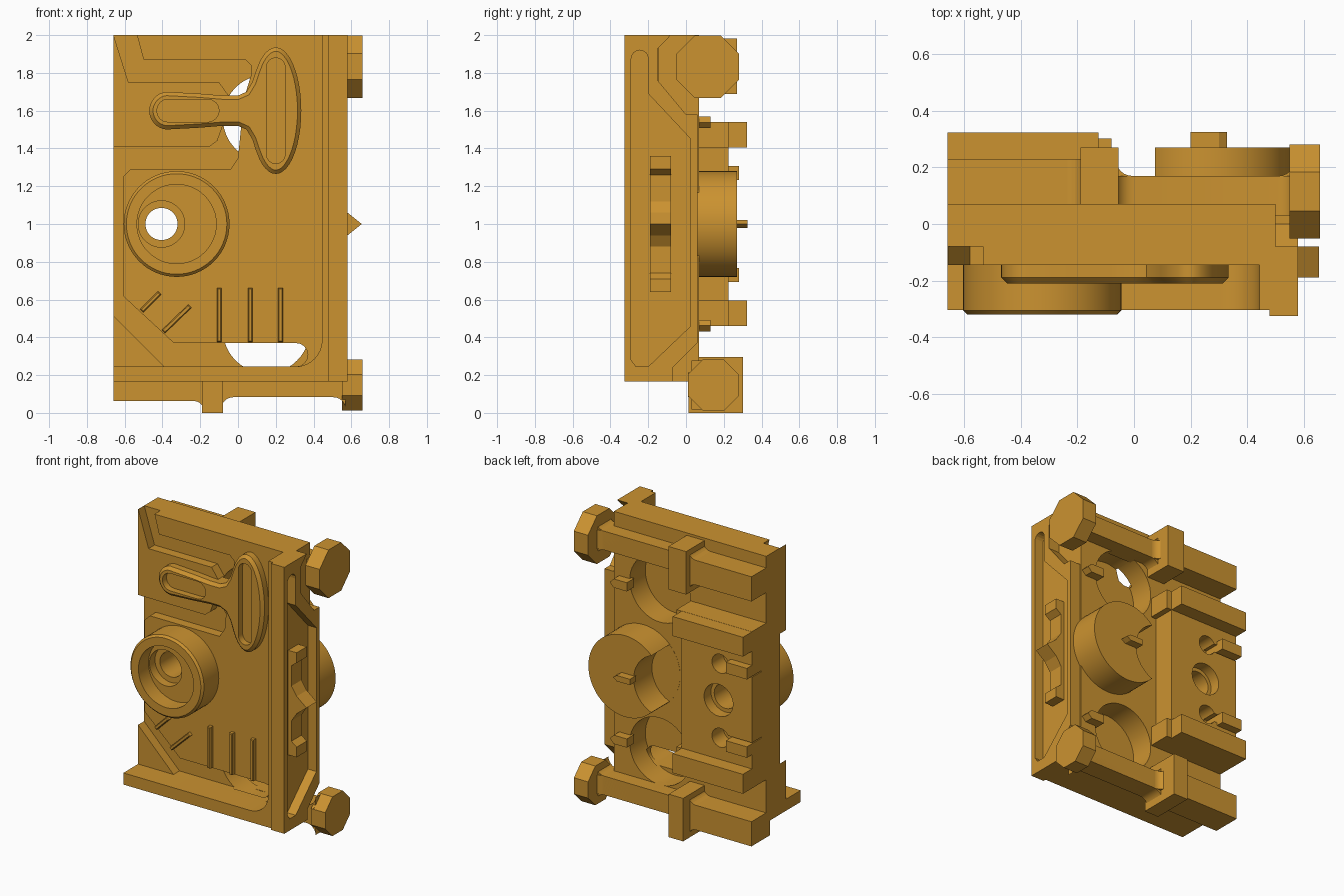
import bpy, bmesh, math

cube = bpy.data.objects.get("Cube")
if cube:
    bpy.data.objects.remove(cube, do_unlink=True)

ochre = bpy.data.materials.new("ochre")
ochre.use_nodes = True
COLOUR = (0.60, 0.29, 0.03, 1)
ochre.diffuse_color = COLOUR
ochre.node_tree.nodes["Principled BSDF"].inputs["Base Color"].default_value = COLOUR


def prism(name, pts, axis, a, b, chamfer=0):
    """Extrude a 2D outline along an axis from a to b, with an optional chamfer at a."""
    place = {"x": lambda p, t: (t, p[0], p[1]),
             "y": lambda p, t: (p[0], t, p[1]),
             "z": lambda p, t: (p[0], p[1], t)}[axis]
    bm = bmesh.new()
    near = [bm.verts.new(place(p, a)) for p in pts]
    far = [bm.verts.new(place(p, b)) for p in pts]
    cap = bm.faces.new(near)
    bm.faces.new(far)
    n = len(pts)
    for i in range(n):
        j = (i + 1) % n
        bm.faces.new((near[i], near[j], far[j], far[i]))
    bmesh.ops.recalc_face_normals(bm, faces=bm.faces)
    if chamfer:
        bmesh.ops.bevel(bm, geom=list(cap.edges), offset=chamfer, segments=1,
                        profile=0.5, affect="EDGES")
    mesh = bpy.data.meshes.new(name)
    bm.to_mesh(mesh)
    bm.free()
    mesh.materials.append(ochre)
    ob = bpy.data.objects.new(name, mesh)
    bpy.context.collection.objects.link(ob)
    return ob


def box(name, x0, x1, y0, y1, z0, z1):
    return prism(name, [(x0, z0), (x1, z0), (x1, z1), (x0, z1)], "y", y0, y1)


def arc(cx, cy, r, start, end, n=8, ry=None):
    ry = ry or r
    angles = [math.radians(start + (end - start) * i / n) for i in range(n + 1)]
    return [(cx + r * math.cos(t), cy + ry * math.sin(t)) for t in angles]


def circle(cx, cy, r, n=48):
    return arc(cx, cy, r, 0, 360, n)[:-1]


def slot(x, z, half_x, half_z):
    """Stadium outline, along whichever direction is longer."""
    r = min(half_x, half_z)
    if half_x > half_z:
        return arc(x - half_x + r, z, r, 90, 270) + arc(x + half_x - r, z, r, -90, 90)
    return arc(x, z + half_z - r, r, 0, 180) + arc(x, z - half_z + r, r, 180, 360)


def cut(target, *cutters):
    for c in cutters:
        m = target.modifiers.new("cut", "BOOLEAN")
        m.operation, m.solver, m.object = "DIFFERENCE", "EXACT", c
        bpy.context.view_layer.objects.active = target
        bpy.ops.object.modifier_apply(modifier=m.name)
        bpy.data.objects.remove(c, do_unlink=True)


def smooth(*obs):
    bpy.ops.object.select_all(action="DESELECT")
    for o in obs:
        o.select_set(True)
    bpy.context.view_layer.objects.active = obs[0]
    bpy.ops.object.shade_smooth_by_angle(angle=math.radians(30))


HOLE = (-0.405, 1.0)

# Main plate with winding front channels, rear bores and the through hole
plate = box("main_plate", -0.66, 0.5, -0.145, 0.07, 0.165, 2)
upper = [(-0.665, 2.02), (-0.58, 1.75), (-0.1, 1.75), (-0.05, 1.68), (0.03, 1.66),
         (0.07, 1.79), (0.07, 1.84), (0.04, 1.87), (-0.5, 1.87), (-0.54, 2.02)]
lower = [(-0.7, 1.41), (-0.15, 1.41), (-0.11, 1.44), (-0.07, 1.55), (0.02, 1.55),
         (0.0, 1.35), (-0.04, 1.29), (-0.57, 1.29), (-0.61, 1.25), (-0.61, 0.62),
         (-0.34, 0.37)] + arc(0.307, 0.3075, 0.0625, 90, -90) + [(-0.39, 0.245), (-0.7, 0.555)]
cut(plate,
    prism("upper_channel", upper, "y", -0.2, -0.08),
    prism("lower_channel", lower, "y", -0.2, -0.08),
    prism("upper_bore", circle(0.15, 1.56, 0.23), "y", -0.1, 0.2),
    prism("lower_bore", circle(0.15, 0.44, 0.23), "y", -0.1, 0.2),
    prism("through_hole", circle(*HOLE, 0.085), "y", -0.3, 0.2))

# Front L-shaped frame along the bottom and left edges
frame = [(-0.66, 0.165), (0.49, 0.165), (0.49, 2), (0.445, 2)]
frame += arc(0.305, 0.385, 0.14, 0, -90) + [(-0.66, 0.245)]
front_frame = prism("front_frame", frame, "y", -0.305, -0.1)

# Side panel with its pocket and toothed bracket
panel = prism("side_panel", [(-0.325, 0.165), (-0.07, 0.165), (-0.07, 0.24), (0.06, 0.37),
              (0.06, 1.58), (0, 1.58), (-0.15, 1.76), (-0.15, 1.93), (-0.08, 2),
              (-0.325, 2)], "x", 0.48, 0.58)
pocket = arc(-0.245, 1.875, 0.045, 0, 180) + [(-0.29, 0.28), (-0.265, 0.245), (-0.2, 0.245),
                                             (0.025, 0.46), (0.025, 1.45), (-0.2, 1.69)]
cut(panel, prism("side_pocket", pocket, "x", 0.515, 0.7))
half = [(0.5, 0.64), (0.58, 0.64), (0.58, 0.71), (0.54, 0.74), (0.54, 0.88), (0.58, 0.94)]
tooth = half + [(0.655, 1)] + [(x, 2 - z) for x, z in reversed(half)]
prism("side_bracket", tooth, "y", -0.19, -0.08)

# Front ring with an off-centre stepped hole
ring = prism("front_ring", circle(-0.325, 1, 0.28, 64), "y", -0.32, -0.12, 0.014)
cut(ring,
    prism("ring_recess", circle(-0.325, 1, 0.21), "y", -0.4, -0.21),
    prism("ring_step", circle(*HOLE, 0.123), "y", -0.4, -0.15),
    prism("ring_hole", circle(*HOLE, 0.085), "y", -0.4, 0))

# T-shaped handle with two slots
top = arc(-0.37, 0, 0.1, 180, 95) + [(-0.2, 0.09), (-0.08, 0.08), (0, 0.08), (0.045, 0.1),
                                     (0.075, 0.15), (0.095, 0.21)]
top += arc(0.2, 0, 0.135, 130, 0, 16, 0.335)
outline = [(x, 1.6 + z) for x, z in top] + [(x, 1.6 - z) for x, z in top[-2:0:-1]]
handle = prism("handle", outline, "y", -0.21, -0.1, 0.02)
cut(handle,
    prism("arm_slot", slot(-0.265, 1.6, 0.165, 0.06), "y", -0.3, -0.165),
    prism("head_slot", slot(0.2, 1.6, 0.05, 0.28), "y", -0.3, -0.165))


# Raised ribs on the lower front
def rib(name, x0, z0, x1, z1, w=0.012):
    d = math.hypot(x1 - x0, z1 - z0)
    u, v = (z0 - z1) / d * w, (x1 - x0) / d * w
    prism(name, [(x0 + u, z0 + v), (x0 - u, z0 - v), (x1 - u, z1 - v), (x1 + u, z1 + v)],
          "y", -0.175, -0.12, 0.005)


for x in (-0.1, 0.065, 0.225):
    rib("straight_rib", x, 0.375, x, 0.66)
rib("short_diagonal_rib", -0.51, 0.54, -0.415, 0.635)
rib("long_diagonal_rib", -0.395, 0.43, -0.255, 0.565)

# Rear drum with a round bite and a small pin
drum = prism("rear_drum", circle(0.275, 1, 0.28, 64), "y", 0.05, 0.27)
cut(drum, prism("drum_bite", circle(0, 1, 0.21), "y", 0.071, 0.4))
pin_shape = [(0, -0.02), (0.1, -0.02), (0.13, 0), (0.1, 0.02), (0, 0.02)]
prism("drum_pin", [(0.2 + x, 1 + z) for x, z in pin_shape], "y", 0.26, 0.325)

# Rear block with two arms, keyhole slots and bars
block = box("rear_block", -0.66, -0.125, 0.06, 0.225, 0.465, 1.54)
cut(block, prism("block_hole", circle(*HOLE, 0.085), "y", 0, 0.4),
    prism("block_step", circle(*HOLE, 0.11), "y", 0.15, 0.4))
for side in (-1, 1):
    z = 1 + side * 0.255
    cut(block, prism("key_hole", circle(-0.42, z, 0.065, 32), "y", 0.1, 0.4),
        box("key_slot", -0.7, -0.42, 0.12, 0.4, z - 0.03, z + 0.03))
    bar = 1 + side * 0.27
    box("block_bar", -0.66, -0.5, 0.1, 0.28, bar - 0.038, bar + 0.038)
    arm = 1 + side * 0.472
    box("block_arm", -0.66, -0.125, 0.06, 0.323, arm - 0.067, arm + 0.067)
    box("block_arm_step", -0.13, -0.085, 0.06, 0.225, arm - 0.067, arm + 0.067)
    # Small pointed pins near the open edge
    prism("edge_pin", [(0.36 + x, 1 + side * 0.538 + z * 1.5) for x, z in pin_shape],
          "y", 0.05, 0.13)


# Rear bars: beam, collar block, flared shaft and eight-sided knob
def flared(x0, x1, h, grow, left):
    """Outline about zero that flares out at its right end, and its left if asked."""
    edge = arc(x1 - grow, h + grow, grow, -90, 0, 6)
    start = arc(x0 + grow, h + grow, grow, 180, 270, 6) if left else [(x0, h)]
    up = start + edge
    return up + [(x, -z) for x, z in reversed(up)]


def rear_bar(label, z, collar, collar_back, knob_y, knob_z, knob_half):
    beam = flared(-0.66, collar[0] + 0.01, 0.085, 0.055, False)
    prism(label + "_beam", [(x, z + dz) for x, dz in beam], "y", 0.03, 0.23)
    box(label + "_collar", collar[0], collar[1], 0.012, collar_back, z - 0.148, z + 0.148)
    shaft = flared(collar[1] - 0.01, 0.57, 0.065, 0.065, True)
    obs = [prism(label + "_shaft", [(x, z + dz) for x, dz in shaft], "y", 0.03, 0.17)]
    side = flared(collar[1] - 0.01, 0.57, 0.05, 0.06, True)
    obs.append(prism(label + "_shaft_flare", [(x, 0.12 + dy) for x, dy in side], "z",
                     z - 0.065, z + 0.065))
    smooth(*obs)
    r = knob_half / math.cos(math.pi / 8)
    eight = arc(knob_y, knob_z, r, 22.5, 382.5, 8)[:-1]
    prism(label + "_knob", eight, "x", 0.55, 0.658)


rear_bar("top", 1.835, (-0.19, -0.055), 0.27, 0.115, 1.833, 0.166)
rear_bar("bottom", 0.148, (-0.19, -0.08), 0.303, 0.145, 0.147, 0.135)

smooth(plate, ring, handle, drum, block, front_frame)
